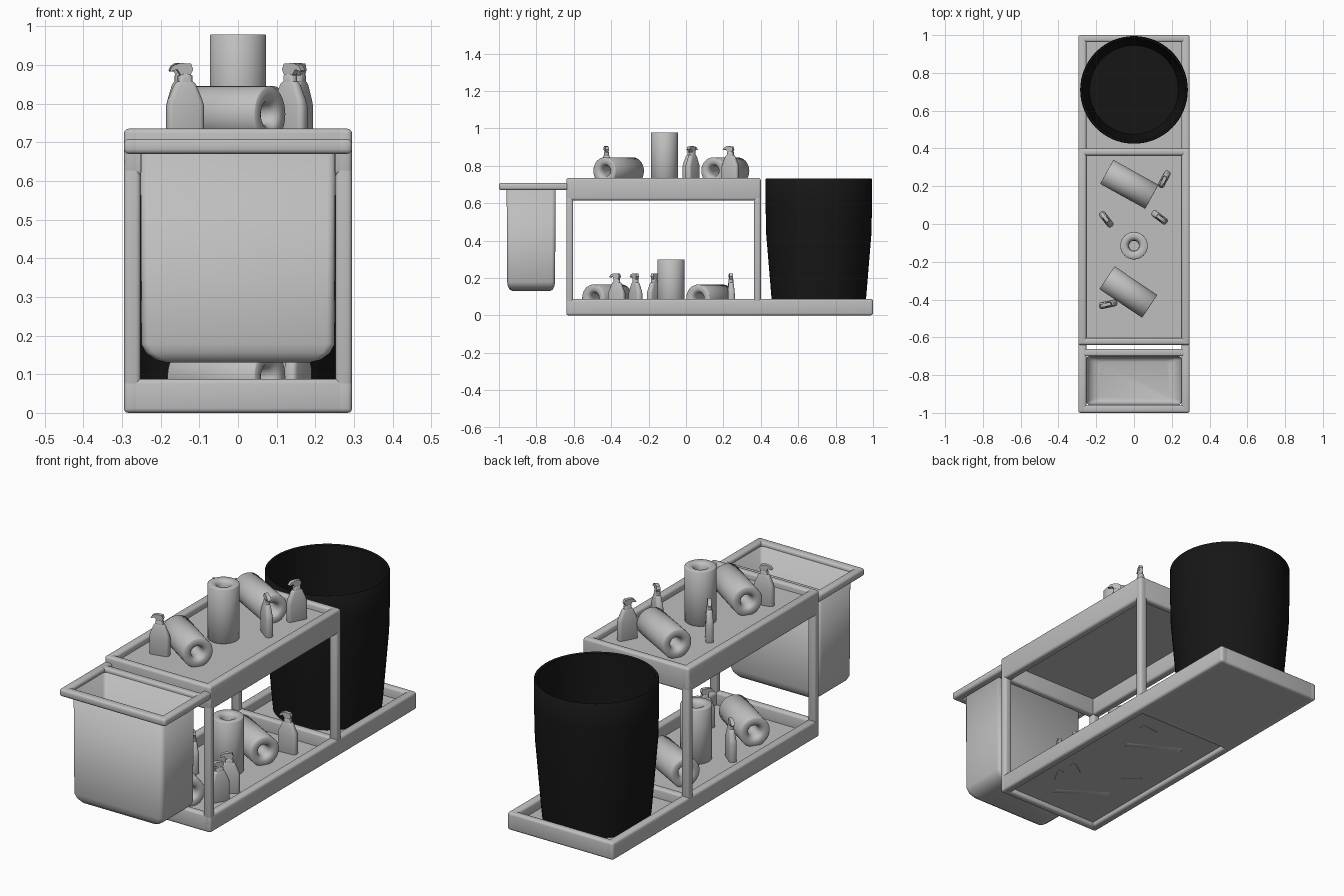
import bpy, bmesh, math
from mathutils import Matrix, Vector

if "Cube" in bpy.data.objects:
    bpy.data.objects.remove(bpy.data.objects["Cube"])


def material(name, rgb):
    m = bpy.data.materials.new(name)
    m.diffuse_color = (*rgb, 1)
    m.use_nodes = True
    m.node_tree.nodes["Principled BSDF"].inputs["Base Color"].default_value = m.diffuse_color
    return m


GREY = material("light_grey", (0.52, 0.52, 0.52))
BLACK = material("black", (0.008, 0.008, 0.008))


def finish(bm, name, mat, angle=35):
    bmesh.ops.recalc_face_normals(bm, faces=bm.faces)
    me = bpy.data.meshes.new(name)
    bm.to_mesh(me)
    bm.free()
    ob = bpy.data.objects.new(name, me)
    bpy.context.collection.objects.link(ob)
    me.materials.append(mat)
    bpy.ops.object.select_all(action='DESELECT')
    ob.select_set(True)
    bpy.context.view_layer.objects.active = ob
    bpy.ops.object.shade_smooth_by_angle(angle=math.radians(angle))
    return ob


def box(name, x, y, z, bevel=0.012, mat=GREY):
    """Box from three (min, max) ranges with rounded edges."""
    bm = bmesh.new()
    bmesh.ops.create_cube(bm, size=1)
    for v in bm.verts:
        v.co = Vector([(r[0] + r[1]) / 2 + c * (r[1] - r[0])
                       for r, c in zip((x, y, z), v.co)])
    if bevel:
        bmesh.ops.bevel(bm, geom=bm.edges[:], offset=bevel, segments=3,
                        profile=0.5, affect='EDGES')
    return finish(bm, name, mat)


def loft(bm, rings, cap_start=False, cap_end=False, closed=False):
    """Skin a list of equal-length point rings."""
    vs = [[bm.verts.new(p) for p in r] for r in rings]
    pairs = list(zip(vs, vs[1:])) + ([(vs[-1], vs[0])] if closed else [])
    for a, b in pairs:
        for i in range(len(a)):
            j = (i + 1) % len(a)
            bm.faces.new((a[i], a[j], b[j], b[i]))
    if cap_start:
        bm.faces.new(vs[0][::-1])
    if cap_end:
        bm.faces.new(vs[-1])


def circle(r, z, n):
    return [(r * math.cos(2 * math.pi * i / n), r * math.sin(2 * math.pi * i / n), z)
            for i in range(n)]


def round_rect(hx, hy, z, r, seg=4):
    pts = []
    for k, (sx, sy) in enumerate(((1, 1), (-1, 1), (-1, -1), (1, -1))):
        for i in range(seg + 1):
            a = math.pi / 2 * (k + i / seg)
            pts.append((sx * (hx - r) + r * math.cos(a), sy * (hy - r) + r * math.sin(a), z))
    return pts


W, T = 0.295, 0.043      # half width of the cart and bar thickness
YF, YB = -0.64, 0.40     # front and back of the shelf frame


def rim(name, y0, y1, z0, z1, hw=W, t=T, bevel=0.012):
    """Rectangular frame of four rounded bars."""
    for s, side in ((-1, "left"), (1, "right")):
        box(f"{name}_{side}_bar", sorted((s * (hw - t), s * hw)), (y0, y1), (z0, z1), bevel)
    box(f"{name}_front_bar", (-hw, hw), (y0, y0 + 0.037), (z0, z1), bevel)
    box(f"{name}_back_bar", (-hw, hw), (y1 - 0.037, y1), (z0, z1), bevel)


# Lower tray: shelf part and solid bin platform
rim("lower_shelf", YF, 1.0, 0, 0.088)
box("lower_shelf_floor", (-0.27, 0.27), (YF + 0.02, YB - 0.01), (0.022, 0.026), 0)
box("lower_divider_bar", (-0.27, 0.27), (YB - 0.037, YB), (0, 0.088), 0.01)
box("bin_platform", (-0.283, 0.283), (YB - 0.02, 0.988), (0.0, 0.04), 0)

# Upper tray
rim("upper_shelf", YF, YB, 0.615, 0.735)
box("upper_shelf_floor", (-0.27, 0.27), (YF + 0.02, YB - 0.02), (0.70, 0.705), 0)

# Corner posts
for s, side in ((-1, "left"), (1, "right")):
    for y, end in ((YF, "front"), (YB - 0.037, "back")):
        box(f"{end}_{side}_post", sorted((s * (W - T), s * W)), (y, y + 0.037), (0.03, 0.70))

# Bag holder: frame with arms reaching back to the shelf
HZ = (0.67, 0.708)
for s, side in ((-1, "left"), (1, "right")):
    box(f"holder_{side}_arm", sorted((s * (W - T), s * W)), (-1.0, -0.63), HZ)
box("holder_front_bar", (-W, W), (-1.0, -0.957), HZ)
box("holder_back_bar", (-0.27, 0.27), (-0.70, -0.662), HZ, 0.01)

# Hanging bag, open at the top
bm = bmesh.new()
loft(bm, [round_rect(hx, hy, z, 0.02) for hx, hy, z in
          ((0.252, 0.131, 0.69), (0.25, 0.128, 0.178), (0.238, 0.124, 0.155),
           (0.215, 0.115, 0.138), (0.185, 0.1, 0.13))], cap_end=True)
bmesh.ops.translate(bm, verts=bm.verts, vec=(0, -0.828, 0))
bag = finish(bm, "hanging_bag", GREY, 60)
sol = bag.modifiers.new("thickness", 'SOLIDIFY')
sol.thickness = 0.004

# Round bin, open at the top
bm = bmesh.new()
loft(bm, [circle(r, z, 64) for r, z in
          ((0.247, 0.035), (0.252, 0.08), (0.266, 0.25), (0.281, 0.43), (0.285, 0.60),
           (0.285, 0.727), (0.281, 0.731), (0.272, 0.727), (0.27, 0.60),
           (0.267, 0.43), (0.252, 0.25), (0.235, 0.055))], True, True)
bmesh.ops.translate(bm, verts=bm.verts, vec=(0, 0.71, 0))
finish(bm, "round_bin", BLACK, 50)


def paper_roll(name, loc, yaw=None):
    """Paper roll with a core hole; lies down when yaw is given."""
    half = [(0.026, 0.10), (0.029, 0.122), (0.038, 0.133), (0.046, 0.1365),
            (0.070, 0.1365), (0.0725, 0.134)]
    prof = half + [(r, -z) for r, z in reversed(half)]
    bm = bmesh.new()
    loft(bm, [circle(r, z, 40) for r, z in prof], closed=True)
    m = Matrix.Translation(loc)
    if yaw is not None:
        m = m @ Matrix.Rotation(math.radians(yaw), 4, 'Z') @ Matrix.Rotation(math.pi / 2, 4, 'Y')
    bmesh.ops.transform(bm, matrix=m, verts=bm.verts)
    finish(bm, name, GREY, 50)


def pump_bottle(name, x, y, z, yaw):
    """Flat bottle with neck and beaked pump head."""
    bm = bmesh.new()
    loft(bm, [round_rect(hx, hy, h, r) for hx, hy, h, r in
              ((0.047, 0.016, 0, 0.012), (0.049, 0.018, 0.006, 0.014),
               (0.049, 0.018, 0.095, 0.014), (0.045, 0.017, 0.11, 0.014),
               (0.029, 0.014, 0.148, 0.012), (0.024, 0.012, 0.155, 0.011),
               (0.019, 0.012, 0.157, 0.011), (0.019, 0.012, 0.172, 0.011),
               (0.012, 0.010, 0.176, 0.009))], True, True)
    head = [(0.012, 0.172), (0.020, 0.188), (0.014, 0.203), (-0.015, 0.205),
            (-0.033, 0.198), (-0.042, 0.186), (-0.038, 0.183), (-0.022, 0.188),
            (-0.012, 0.172)]
    loft(bm, [[(u, s * 0.009, h) for u, h in head] for s in (-1, 1)], True, True)
    m = Matrix.Translation((x, y, z)) @ Matrix.Rotation(math.radians(yaw), 4, 'Z')
    bmesh.ops.transform(bm, matrix=m, verts=bm.verts)
    finish(bm, name, GREY, 40)


# Supplies: (standing roll, lying rolls, bottles) per shelf
SHELVES = {
    "upper": (0.70, -0.115, [(-0.03, -0.36, -34), (-0.025, 0.21, -29)],
              [(0.16, 0.237, 62), (0.135, 0.035, 143), (-0.147, 0.025, -52), (-0.137, -0.425, 12)]),
    "lower": (0.02, -0.08, [(-0.03, -0.42, -34), (-0.015, 0.13, -29)],
              [(0.11, 0.24, 5), (0.14, -0.27, 35), (0.155, -0.37, 60), (-0.13, -0.17, -40)]),
}
for shelf, (z, sy, rolls, bottles) in SHELVES.items():
    paper_roll(f"{shelf}_standing_roll", (0, sy, z + 0.1425))
    for i, (x, y, a) in enumerate(rolls):
        paper_roll(f"{shelf}_lying_roll_{i + 1}", (x, y, z + 0.0725), a)
    for i, (x, y, a) in enumerate(bottles):
        pump_bottle(f"{shelf}_pump_bottle_{i + 1}", x, y, z, a)
